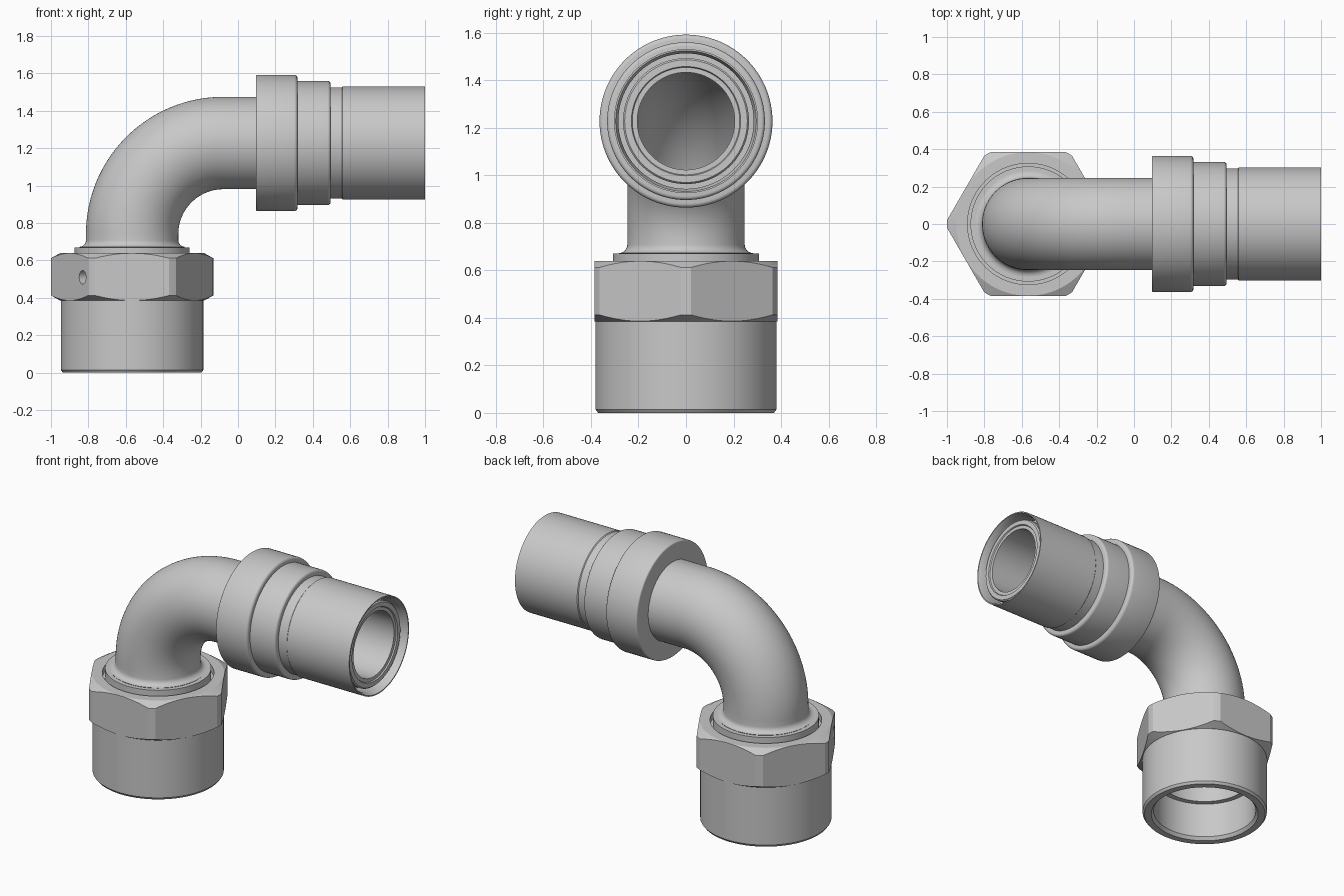
import bpy, bmesh, math
from mathutils import Matrix, Vector

if "Cube" in bpy.data.objects:
    bpy.data.objects.remove(bpy.data.objects["Cube"])

CX = -0.566      # vertical axis of the nut end
CZ = 1.228       # height of the horizontal axis
SEG = 96

metal = bpy.data.materials.new("light_grey_metal")
metal.diffuse_color = (0.58, 0.58, 0.58, 1)
metal.use_nodes = True
metal.node_tree.nodes["Principled BSDF"].inputs["Base Color"].default_value = metal.diffuse_color


def finish(bm, name):
    bmesh.ops.recalc_face_normals(bm, faces=bm.faces)
    me = bpy.data.meshes.new(name)
    bm.to_mesh(me)
    bm.free()
    me.materials.append(metal)
    ob = bpy.data.objects.new(name, me)
    bpy.context.collection.objects.link(ob)
    return ob


def smooth(ob):
    bpy.ops.object.select_all(action='DESELECT')
    ob.select_set(True)
    bpy.context.view_layer.objects.active = ob
    bpy.ops.object.shade_smooth_by_angle(angle=math.radians(25))


def rings(name, stations):
    """Closed shell through circles given as (x, z, tilt from vertical, radius)."""
    bm = bmesh.new()
    loops = []
    for x, z, a, r in stations:
        u = Vector((math.cos(a), 0, -math.sin(a)))
        loops.append([bm.verts.new(Vector((x, 0, z)) + u * r * math.cos(t) + Vector((0, r * math.sin(t), 0)))
                      for t in (2 * math.pi * i / SEG for i in range(SEG))])
    for k, a in enumerate(loops):
        b = loops[(k + 1) % len(loops)]
        for i in range(SEG):
            j = (i + 1) % SEG
            bm.faces.new((a[i], a[j], b[j], b[i]))
    return finish(bm, name)


def upright(name, profile):
    return rings(name, [(CX, z, 0, r) for r, z in profile])


def level(name, profile):
    return rings(name, [(x, CZ, math.pi / 2, r) for r, x in profile])


def boolean(ob, cutter, op):
    mod = ob.modifiers.new("cut", 'BOOLEAN')
    mod.operation, mod.object, mod.solver = op, cutter, 'EXACT'
    bpy.context.view_layer.objects.active = ob
    bpy.ops.object.modifier_apply(modifier=mod.name)
    bpy.data.objects.remove(cutter)


# Lower sleeve with stepped bore
smooth(upright("lower_sleeve", [
    (0.37, 0), (0.381, 0.015), (0.381, 0.4), (0.28, 0.4), (0.28, 0.25),
    (0.313, 0.25), (0.313, 0.02), (0.328, 0)]))

# Hexagonal nut: prism trimmed by a chamfered ring
bm = bmesh.new()
bmesh.ops.create_cone(bm, cap_ends=True, segments=6, radius1=0.4455, radius2=0.4455, depth=0.255,
                      matrix=Matrix.Translation((CX, 0, 0.5125)) @ Matrix.Rotation(math.pi / 2, 4, 'Z'))
for v in bm.verts:   # make sure corners lie on the x axis
    a = round(math.atan2(v.co.y, v.co.x - CX) / (math.pi / 6))
    a = (a if a % 2 == 0 else a + 1) * math.pi / 6
    v.co.x, v.co.y = CX + 0.4455 * math.cos(a), 0.4455 * math.sin(a)
verts = [v.co.copy() for v in bm.verts]
bm.free()
bm = bmesh.new()
lo, hi = [[bm.verts.new((CX + 0.4455 * math.cos(i * math.pi / 3), 0.4455 * math.sin(i * math.pi / 3), z))
           for i in range(6)] for z in (0.385, 0.64)]
bm.faces.new(lo)
bm.faces.new(hi)
for i in range(6):
    j = (i + 1) % 6
    bm.faces.new((lo[i], lo[j], hi[j], hi[i]))
nut = finish(bm, "hex_nut")
boolean(nut, upright("nut_trim", [
    (0.375, 0.38), (0.434, 0.413), (0.434, 0.612), (0.375, 0.645),
    (0.324, 0.645), (0.324, 0.6), (0.28, 0.6), (0.28, 0.38)]), 'INTERSECT')

# Small blind hole in one flat
n = Vector((-math.cos(math.pi / 6), -0.5, 0))
bm = bmesh.new()
bmesh.ops.create_cone(bm, cap_ends=True, segments=32, radius1=0.036, radius2=0.036, depth=0.08,
                      matrix=Matrix.Translation((-0.83, -0.312, 0.51)) @ n.to_track_quat('Z', 'Y').to_matrix().to_4x4())
boolean(nut, finish(bm, "hole_cutter"), 'DIFFERENCE')
smooth(nut)

# Elbow pipe: seat flange, fillet, quarter bend, straight run, then back along the bore
R, BX, BZ = 0.487, CX + 0.487, CZ - 0.487
bend = [(BX - R * math.cos(a), BZ + R * math.sin(a), a)
        for a in (math.pi / 2 * i / 32 for i in range(33))]
flange = [(0.28, 0.59), (0.308, 0.59), (0.308, 0.67), (0.28, 0.67)]
fillet = [(0.282 - 0.035 * math.sin(t), 0.708 - 0.035 * math.cos(t))
          for t in (math.pi / 2 * i / 6 for i in range(7))]
path = [(CX, z, 0, r) for r, z in flange + fillet]
path += [(x, z, a, 0.247) for x, z, a in bend]
path += [(0.2, CZ, math.pi / 2, 0.247), (0.2, CZ, math.pi / 2, 0.205)]
path += [(x, z, a, 0.205) for x, z, a in reversed(bend)]
path += [(CX, 0.67, 0, 0.205)]
smooth(rings("elbow_pipe", path))


def rounded(r, x, c, sign):
    """Rounded outer edge of a collar; sign is -1 for the near edge, 1 for the far edge."""
    pts = [(r - c + c * math.cos(t), x - sign * c + sign * c * math.sin(t))
           for t in (math.pi / 2 * i / 5 for i in range(6))]
    return pts if sign > 0 else pts[::-1]


# Stepped collars
smooth(level("large_collar", [(0.206, 0.095)] + rounded(0.364, 0.095, 0.01, -1)
             + rounded(0.364, 0.318, 0.018, 1) + [(0.206, 0.318)]))
smooth(level("small_collar", [(0.206, 0.31), (0.332, 0.31)]
             + rounded(0.332, 0.495, 0.016, 1) + [(0.206, 0.495)]))

# Outer end tube with a narrow annular gap around the inner tube
smooth(level("end_tube", [
    (0.205, 0.19), (0.298, 0.19), (0.298, 0.555), (0.303, 0.56), (0.303, 1.0), (0.296, 1.0),
    (0.285, 0.965), (0.285, 0.88), (0.265, 0.88), (0.265, 0.962), (0.258, 0.97),
    (0.23, 0.97), (0.226, 0.962), (0.205, 0.962)]))
